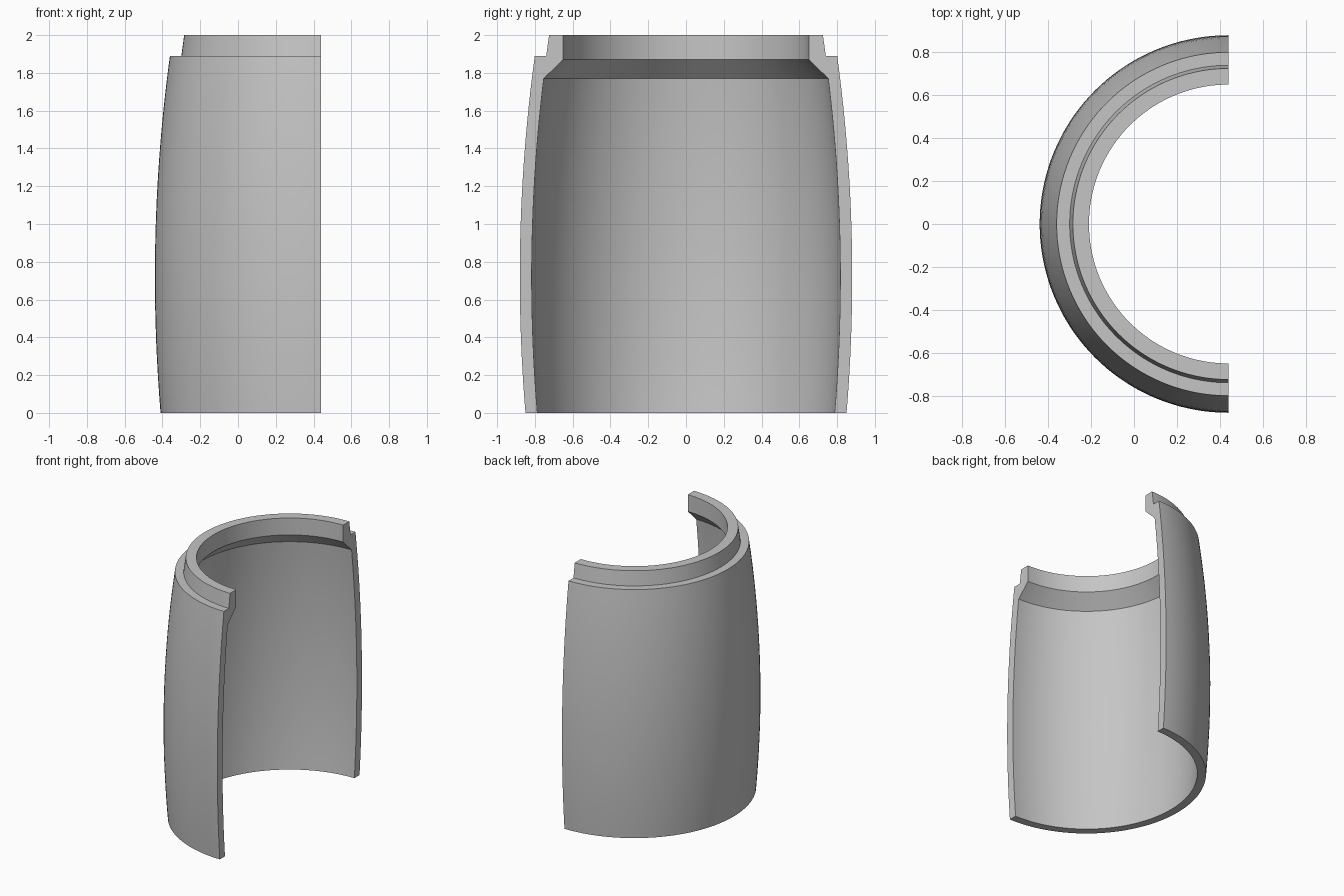
import bpy
import bmesh
from math import sin, cos, pi, radians

cube = bpy.data.objects.get("Cube")
if cube:
    bpy.data.objects.remove(cube, do_unlink=True)

AXIS_X = 0.44     # the half shell turns about this upright line
SEGMENTS = 72     # steps round the half turn
STEPS = 20        # steps up the bulging walls
SHOULDER_Z = 1.89
INNER_TOP_Z = 1.77


def bulge(max_radius, z):
    """Radius of the barrel-shaped wall at height z."""
    return max_radius - 0.058 * (z - 0.72) ** 2


def wall(max_radius, top):
    heights = [top * i / STEPS for i in range(STEPS + 1)]
    return [(bulge(max_radius, z), z) for z in heights]


# Closed wall section: outer wall, stepped lip, bore, chamfer, inner wall
lip = [(0.74, SHOULDER_Z), (0.725, 2.0), (0.65, 2.0), (0.65, 1.87)]
profile = wall(0.88, SHOULDER_Z) + lip + wall(0.817, INNER_TOP_Z)[::-1]

# Sweep the section through half a turn
bm = bmesh.new()
rings = []
for i in range(SEGMENTS + 1):
    a = pi / 2 + pi * i / SEGMENTS
    rings.append([bm.verts.new((AXIS_X + r * cos(a), r * sin(a), z))
                  for r, z in profile])

count = len(profile)
for ring, following in zip(rings, rings[1:]):
    for j in range(count):
        k = (j + 1) % count
        bm.faces.new((ring[j], following[j], following[k], ring[k]))

# Flat cut ends
bm.faces.new(rings[0])
bm.faces.new(rings[-1][::-1])
bmesh.ops.recalc_face_normals(bm, faces=bm.faces[:])

mesh = bpy.data.meshes.new("half_shell")
bm.to_mesh(mesh)
bm.free()
shell = bpy.data.objects.new("half_shell", mesh)
bpy.context.collection.objects.link(shell)

# Plain grey material
grey = bpy.data.materials.new("light_grey")
grey.use_nodes = True
colour = (0.56, 0.56, 0.56, 1.0)
grey.diffuse_color = colour
grey.node_tree.nodes["Principled BSDF"].inputs["Base Color"].default_value = colour
mesh.materials.append(grey)

# Smooth walls with crisp steps
bpy.ops.object.select_all(action="DESELECT")
shell.select_set(True)
bpy.context.view_layer.objects.active = shell
bpy.ops.object.shade_smooth_by_angle(angle=radians(30))
